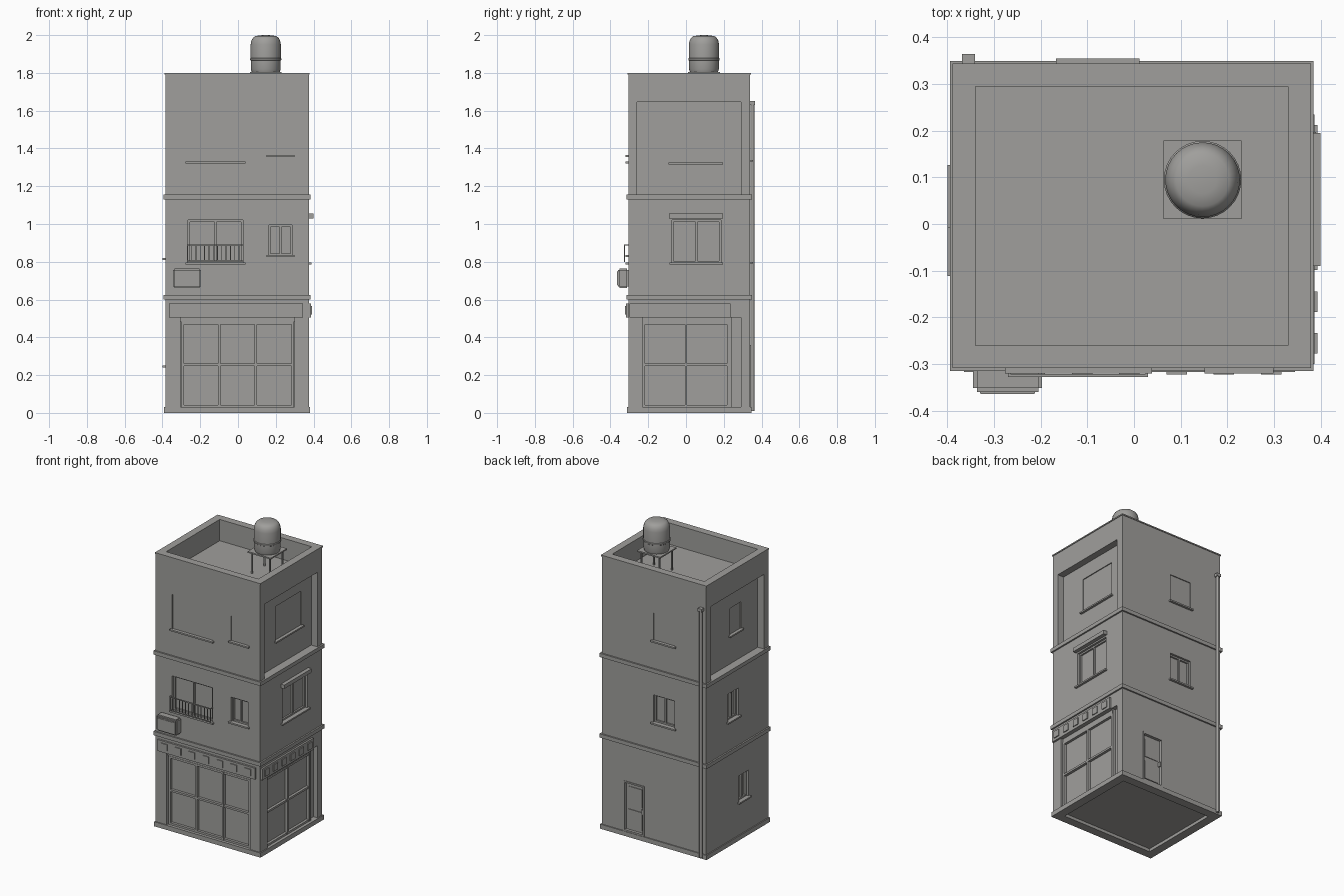
import bpy, bmesh, math
from mathutils import Matrix, Vector

cube = bpy.data.objects.get("Cube")
if cube:
    bpy.data.objects.remove(cube)

# One weathered concrete colour
grey = bpy.data.materials.new("concrete_grey")
grey.use_nodes = True
grey.diffuse_color = (0.35, 0.345, 0.332, 1)
for node in grey.node_tree.nodes:
    if node.type == 'BSDF_PRINCIPLED':
        node.inputs["Base Color"].default_value = grey.diffuse_color
        node.inputs["Roughness"].default_value = 0.8

# Wall planes of the building body
LEFT, RIGHT, FRONT, BACK = -0.385, 0.375, -0.305, 0.34
TOP, WELL, NICHE = 1.8, 1.66, 0.045


def finish(name, bm):
    mesh = bpy.data.meshes.new(name)
    bmesh.ops.recalc_face_normals(bm, faces=bm.faces)
    bm.to_mesh(mesh)
    bm.free()
    obj = bpy.data.objects.new(name, mesh)
    bpy.context.collection.objects.link(obj)
    mesh.materials.append(grey)
    return obj


def boxes(name, spans, bevel=0):
    """One object from boxes given as (x0, x1, y0, y1, z0, z1)."""
    bm = bmesh.new()
    for x0, x1, y0, y1, z0, z1 in spans:
        mid = Vector((x0 + x1, y0 + y1, z0 + z1)) / 2
        size = Vector((x1 - x0, y1 - y0, z1 - z0))
        bmesh.ops.create_cube(bm, size=1, matrix=Matrix.LocRotScale(mid, None, size))
    if bevel:
        bmesh.ops.bevel(bm, geom=bm.edges[:], offset=bevel, segments=2, affect='EDGES')
    return finish(name, bm)


def on(side, u0, u1, z0, z1, d0, d1):
    """Box on a wall: u runs along the wall, d points outward."""
    if side == "front":
        return (u0, u1, FRONT - d1, FRONT - d0, z0, z1)
    if side == "back":
        return (u0, u1, BACK + d0, BACK + d1, z0, z1)
    if side == "right":
        return (RIGHT + d0, RIGHT + d1, u0, u1, z0, z1)
    return (LEFT - d1, LEFT - d0, u0, u1, z0, z1)


def ring(name, z0, z1, out, depth=0.05):
    x0, x1, y0, y1 = LEFT - out, RIGHT + out, FRONT - out, BACK + out
    w = depth + out
    return boxes(name, [(x0, x1, y0, y0 + w, z0, z1), (x0, x1, y1 - w, y1, z0, z1),
                        (x0, x0 + w, y0 + w, y1 - w, z0, z1),
                        (x1 - w, x1, y0 + w, y1 - w, z0, z1)])


def frame(name, side, u0, u1, z0, z1, cols, rows, d0, d1, w=0.01):
    """Window frame with evenly spaced mullions and transoms."""
    bars = []
    for i in range(cols + 1):
        u = u0 + (u1 - u0 - w) * i / cols
        bars.append(on(side, u, u + w, z0, z1, d0, d1))
    for j in range(rows + 1):
        z = z0 + (z1 - z0 - w) * j / rows
        bars.append(on(side, u0, u1, z, z + w, d0, d1 - 0.001))
    return boxes(name, bars)


def lathe(name, profile, centre, steps=32):
    bm = bmesh.new()
    verts = [bm.verts.new((r, 0, z)) for r, z in profile]
    edges = [bm.edges.new(pair) for pair in zip(verts, verts[1:])]
    bmesh.ops.spin(bm, geom=verts + edges, cent=(0, 0, 0), axis=(0, 0, 1),
                   angle=math.tau, steps=steps)
    bmesh.ops.remove_doubles(bm, verts=bm.verts, dist=0.0001)
    bmesh.ops.translate(bm, verts=bm.verts, vec=centre)
    obj = finish(name, bm)
    bpy.ops.object.select_all(action='DESELECT')
    obj.select_set(True)
    bpy.context.view_layer.objects.active = obj
    bpy.ops.object.shade_smooth_by_angle(angle=math.radians(35))
    return obj


def carve(target, spans):
    cutter = boxes("cutter", spans)
    cutter.hide_render = True
    mod = target.modifiers.new("carve", 'BOOLEAN')
    mod.operation, mod.solver, mod.object = 'DIFFERENCE', 'EXACT', cutter
    bpy.context.view_layer.objects.active = target
    bpy.ops.object.modifier_apply(modifier=mod.name)
    bpy.data.objects.remove(cutter)


# Roof well, hollow underside, top floor side niches and shop openings
body = boxes("building_body", [(LEFT, RIGHT, FRONT, BACK, 0, TOP)])
inner = (LEFT + NICHE, RIGHT - NICHE, FRONT + NICHE, BACK - NICHE)
first_cuts = [inner + (WELL, 2), inner + (-1, 0.02)]
for side in ("left", "right"):
    first_cuts.append(on(side, -0.26, 0.29, 1.14, 1.645, -NICHE, 0.1))
SHOP = 0.03
first_cuts.append(on("front", -0.305, 0.3, SHOP, 0.505, -SHOP, 0.1))
first_cuts.append(on("right", -0.23, 0.29, SHOP, 0.505, -SHOP, 0.1))

# Windows: side, span, heights, wall offset, glazed or blank
windows = {
    "front_wide": ("front", -0.265, 0.027, 0.795, 1.02, 0, True),
    "front_small": ("front", 0.163, 0.287, 0.835, 0.995, 0, True),
    "right_middle": ("right", -0.075, 0.185, 0.795, 1.02, 0, True),
    "back_middle": ("back", -0.155, 0, 0.8, 0.98, 0, True),
    "left_lower": ("left", -0.1, 0, 0.25, 0.42, 0, True),
    "left_middle": ("left", 0.005, 0.115, 0.82, 1, 0, True),
    "front_top_wide": ("front", -0.265, 0.027, 1.33, 1.555, 0, False),
    "front_top_small": ("front", 0.163, 0.287, 1.365, 1.53, 0, False),
    "back_top": ("back", -0.155, 0, 1.34, 1.52, 0, False),
    "right_top": ("right", -0.08, 0.185, 1.325, 1.55, -NICHE, False),
    "left_top": ("left", -0.085, 0.03, 1.345, 1.52, -NICHE, False),
}
second_cuts = []
for name, (side, u0, u1, z0, z1, d, glazed) in windows.items():
    depth = 0.025 if glazed else 0.006
    second_cuts.append(on(side, u0, u1, z0, z1, d - depth, d + 0.02))
    if glazed:
        frame(name + "_window_frame", side, u0, u1, z0, z1, 2, 1, d - depth, d - depth + 0.012)
    boxes(name + "_sill", [on(side, u0 - 0.012, u1 + 0.012, z0 - 0.01, z0, d - 0.01, d + 0.015)])

# Back door with frame, panels and handle
door = (0.064, 0.217, 0.03, 0.36)
second_cuts.append(on("back", *door, -0.015, 0.05))
frame("door_frame", "back", *door, 1, 1, -0.015, 0.005)
boxes("door_panels", [on("back", 0.09, 0.19, z, z + 0.12, -0.015, -0.011) for z in (0.055, 0.205)])
boxes("door_handle", [on("back", 0.078, 0.086, 0.17, 0.2, -0.015, 0.002)])
carve(body, first_cuts)
carve(body, second_cuts)

# Floor bands, plinth and roof cap
ring("plinth", 0, 0.03, 0.007)
ring("lower_band", 0.6, 0.625, 0.01)
ring("upper_band", 1.13, 1.155, 0.01)
ring("parapet_cap", TOP - 0.008, TOP, 0.004, NICHE)

# Shop glazing and sign boards with raised square plates
frame("front_shop_frame", "front", -0.3, 0.295, SHOP, 0.48, 3, 2, -SHOP, -0.012, 0.013)
frame("right_shop_frame", "right", -0.23, 0.23, SHOP, 0.48, 2, 2, -SHOP, -0.012, 0.013)
boxes("shop_lintel", [on("front", -0.305, 0.3, 0.48, 0.505, -SHOP, -0.015),
                      on("right", -0.23, 0.235, 0.48, 0.505, -SHOP, -0.015),
                      on("right", 0.23, 0.24, SHOP, 0.505, -SHOP, -0.01)])
for side, start, end, count in (("front", -0.365, 0.345, 7), ("right", -0.3, 0.235, 6)):
    boxes(side + "_sign_board", [on(side, start, end, 0.505, 0.58, 0, 0.012)])
    step = (end - start) / count
    plates = [start + step * (i + 0.5) for i in range(count)]
    boxes(side + "_sign_plates", [on(side, u - 0.022, u + 0.022, 0.522, 0.566, 0.012, 0.018)
                                  for u in plates])

# Canopy over the right window
boxes("right_canopy", [on("right", -0.09, 0.195, 1.03, 1.055, 0, 0.025)])

# Window railing
u0, u1, low, high = -0.27, 0.03, 0.8, 0.892
rails = [on("front", u0, u1, z, z + 0.006, 0.017, 0.023) for z in (low, high - 0.006)]
for i in range(14):
    u = u0 + (u1 - u0 - 0.004) * i / 13
    rails.append(on("front", u, u + 0.004, low, high, 0.018, 0.022))
for u in (u0, u1 - 0.005):
    rails.append(on("front", u, u + 0.005, high - 0.006, high, 0, 0.02))
boxes("window_railing", rails)

# Air conditioner
boxes("air_conditioner", [on("front", -0.345, -0.197, 0.66, 0.765, 0, 0.055)], 0.008)
boxes("air_conditioner_grille", [on("front", -0.33, -0.212, 0.675, 0.75, 0.05, 0.06)], 0.002)

# Drain pipe with hopper and brackets
pipe_x, pipe_y = -0.355, BACK + 0.012
lathe("drain_pipe", [(0, 0.01), (0.01, 0.01), (0.01, 1.64), (0, 1.64)], (pipe_x, pipe_y, 0), 12)
boxes("drain_hopper", [on("back", pipe_x - 0.014, pipe_x + 0.014, 1.63, 1.65, 0, 0.025)])

# Water tank on a legged platform
tank = Vector((0.147, 0.095, 0))
lathe("water_tank", [(0, 1.805), (0.074, 1.805), (0.079, 1.82), (0.079, 1.865), (0.083, 1.868),
                     (0.083, 1.876), (0.08, 1.88), (0.08, 1.95), (0.076, 1.97), (0.068, 1.985),
                     (0.057, 1.994), (0.03, 1.999), (0, 2)], tank)
half = 0.084
stand = [(tank.x - half, tank.x + half, tank.y - half, tank.y + half, 1.797, 1.806)]
for sx in (-1, 1):
    for sy in (-1, 1):
        x, y, w = tank.x + sx * 0.065, tank.y + sy * 0.065, 0.004
        stand.append((x - w, x + w, y - w, y + w, WELL, 1.8))
boxes("tank_stand", stand)
